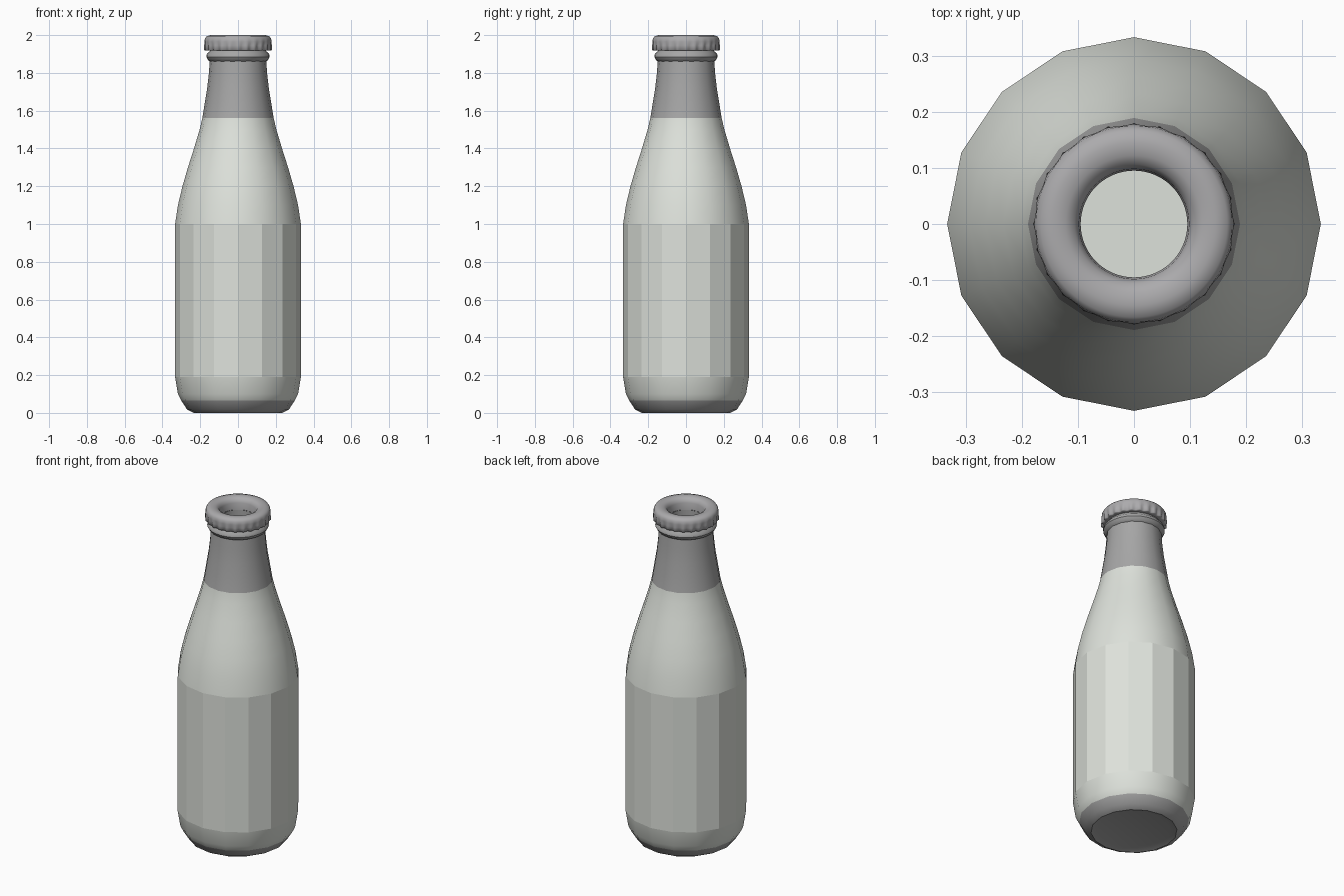
import bpy, bmesh, math

cube = bpy.data.objects.get("Cube")
if cube:
    bpy.data.objects.remove(cube)


def material(name, color):
    m = bpy.data.materials.new(name)
    m.use_nodes = True
    m.diffuse_color = (*color, 1)
    m.node_tree.nodes["Principled BSDF"].inputs["Base Color"].default_value = (*color, 1)
    return m


milk = material("milk white", (0.73, 0.76, 0.71))
glass = material("grey glass", (0.38, 0.38, 0.38))
metal = material("cap grey", (0.41, 0.405, 0.415))


def lathe(name, profile, sides, mats, pick=None, flutes=0, angle=40):
    """Spin (radius, height, flute depth) points round z; zero radius closes an end."""
    bm = bmesh.new()
    rings = []
    for r, z, *depth in profile:
        if r == 0:
            rings.append([bm.verts.new((0, 0, z))] * sides)
            continue
        ring = []
        for i in range(sides):
            a = math.tau * i / sides
            d = depth[0] * math.cos(flutes * a) if depth else 0
            ring.append(bm.verts.new(((r + d) * math.cos(a), (r + d) * math.sin(a), z)))
        rings.append(ring)
    for low, high in zip(rings, rings[1:]):
        for i in range(sides):
            j = (i + 1) % sides
            corners = dict.fromkeys((low[i], low[j], high[j], high[i]))
            face = bm.faces.new(corners)
            if pick:
                face.material_index = pick(face.calc_center_median().z)
    mesh = bpy.data.meshes.new(name)
    bm.to_mesh(mesh)
    bm.free()
    obj = bpy.data.objects.new(name, mesh)
    bpy.context.collection.objects.link(obj)
    for m in mats:
        mesh.materials.append(m)
    bpy.ops.object.select_all(action="DESELECT")
    obj.select_set(True)
    bpy.context.view_layer.objects.active = obj
    bpy.ops.object.shade_smooth_by_angle(angle=math.radians(angle))
    return obj


# Bottle body: glass base, milk-filled middle, empty glass neck
FILL, BASE = 1.56, 0.065
body = lathe("bottle_body", [
    (0, 0.01), (0.2, 0.01), (0.235, 0), (0.27, 0.018), (0.3, BASE), (0.318, 0.1),
    (0.333, 0.19), (0.333, 1.0), (0.318, 1.1), (0.294, 1.2), (0.265, 1.3),
    (0.233, 1.4), (0.203, 1.5), (0.189, FILL), (0.176, 1.64), (0.163, 1.72),
    (0.154, 1.8), (0.149, 1.87)],
    16, [glass, milk], lambda z: int(BASE < z < FILL))

# The straight wall keeps its flat facets
for face in body.data.polygons:
    if 0.15 < face.center.z < 1.0:
        face.use_smooth = False

# Rolled glass lip under the cap
lathe("neck_ring", [
    (0.145, 1.86), (0.158, 1.867), (0.168, 1.885), (0.165, 1.9),
    (0.152, 1.912), (0.145, 1.925)], 32, [glass])

# Crimped cap with a rounded rim and an open, sunken middle
lathe("crown_cap", [
    (0.14, 1.922), (0.168, 1.918, 0.005), (0.174, 1.922, 0.006), (0.175, 1.945, 0.004),
    (0.177, 1.965, 0.001), (0.175, 1.982), (0.166, 1.994), (0.145, 2.0),
    (0.122, 1.997), (0.106, 1.988), (0.098, 1.97), (0.095, 1.93)],
    120, [metal], flutes=24, angle=60)

# Inner throat and the milk surface seen through it
lathe("neck_throat", [(0.095, FILL), (0.095, 1.93)][::-1], 16, [glass])
lathe("milk_surface", [(0.185, FILL), (0, FILL)], 16, [milk])
